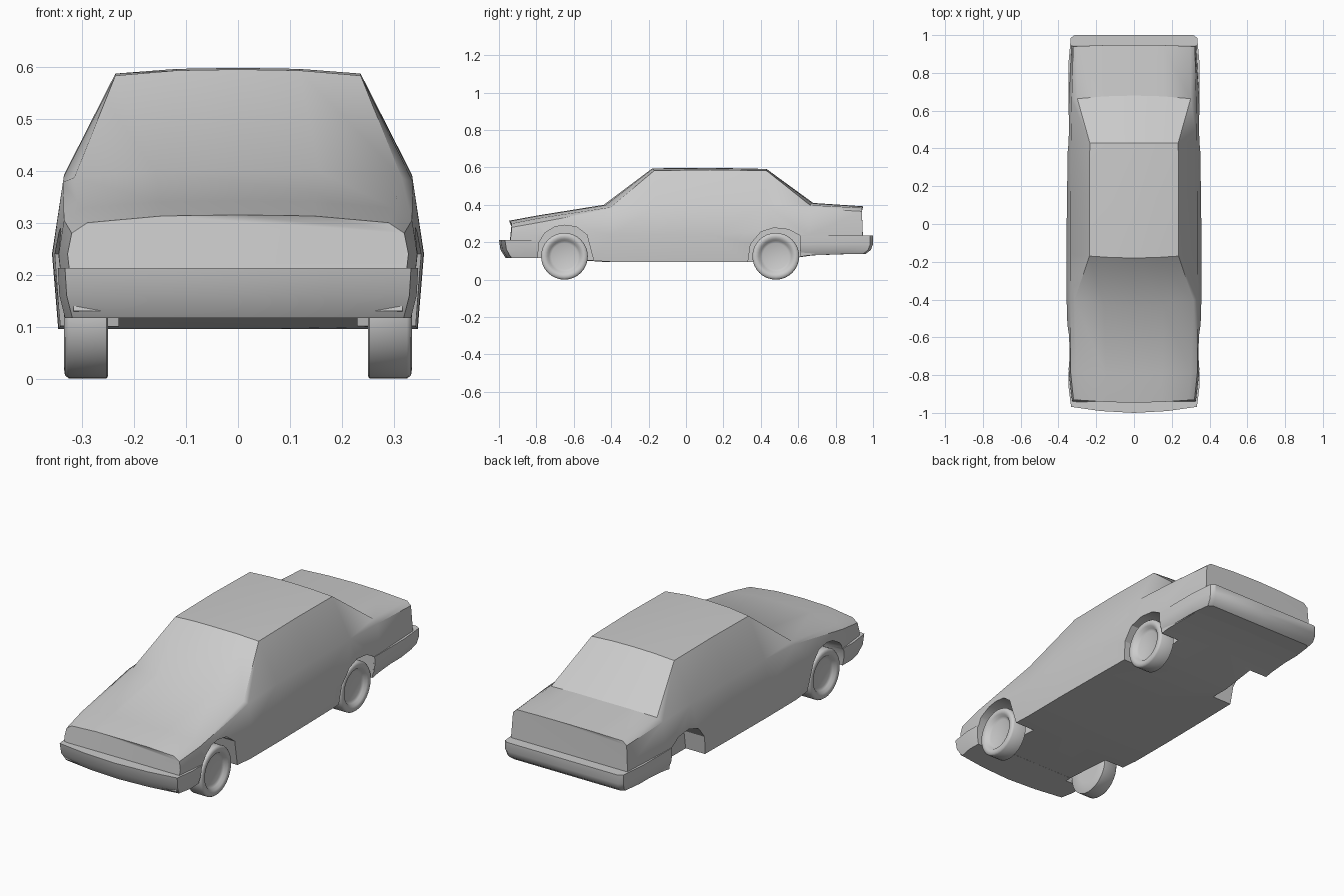
import bpy
import bmesh
import math

default = bpy.data.objects.get("Cube")
if default:
    bpy.data.objects.remove(default, do_unlink=True)

GREY = (0.6, 0.6, 0.6, 1.0)
paint = bpy.data.materials.new("plain_grey")
paint.use_nodes = True
paint.diffuse_color = GREY
paint.node_tree.nodes["Principled BSDF"].inputs["Base Color"].default_value = GREY


def make_object(name, bm):
    bmesh.ops.recalc_face_normals(bm, faces=bm.faces)
    mesh = bpy.data.meshes.new(name)
    bm.to_mesh(mesh)
    bm.free()
    mesh.materials.append(paint)
    obj = bpy.data.objects.new(name, mesh)
    bpy.context.collection.objects.link(obj)
    return obj


def loft(name, rings, caps=True):
    """Skin a list of closed rings that all have the same point count."""
    bm = bmesh.new()
    loops = [[bm.verts.new(p) for p in ring] for ring in rings]
    for a, b in zip(loops, loops[1:]):
        for i in range(len(a)):
            j = (i + 1) % len(a)
            bm.faces.new((a[i], a[j], b[j], b[i]))
    if caps:
        bm.faces.new(loops[0])
        bm.faces.new(loops[-1])
    return make_object(name, bm)


def activate(obj):
    bpy.ops.object.select_all(action="DESELECT")
    obj.select_set(True)
    bpy.context.view_layer.objects.active = obj


def smooth(obj, degrees):
    activate(obj)
    bpy.ops.object.shade_smooth_by_angle(angle=math.radians(degrees))


def mirrored(half):
    """Close a half outline running from the centre line back to it."""
    return half + [(-x, y, z) for x, y, z in reversed(half) if x > 0]


# Body shell: y, bow, tilt, floor, belt width, shoulder, rail, crown
stations = [
    (-0.955, 0.02, 0.12, 0.13, 0.328, (0.32, 0.28), (0.29, 0.30), 0.315),
    (-0.80, 0.01, 0, 0.12, 0.345, (0.335, 0.305), (0.30, 0.328), 0.342),
    (-0.44, 0.04, 0, 0.095, 0.357, (0.337, 0.378), (0.315, 0.387), 0.40),
    (-0.18, 0.02, 0, 0.095, 0.358, (0.335, 0.39), (0.236, 0.583), 0.595),
    (0.13, 0, 0, 0.095, 0.355, (0.335, 0.392), (0.236, 0.587), 0.598),
    (0.43, 0, 0, 0.095, 0.35, (0.334, 0.392), (0.234, 0.583), 0.592),
    (0.68, -0.02, 0, 0.13, 0.345, (0.33, 0.382), (0.30, 0.398), 0.41),
    (0.955, -0.01, -0.04, 0.14, 0.33, (0.322, 0.365), (0.30, 0.384), 0.392),
]


def body_ring(y, bow, tilt, floor, belt, shoulder, rail, crown):
    half = [(0, floor), (belt - 0.012, floor), (belt, 0.24), shoulder, rail,
            (rail[0] / 2, crown - 0.002), (0, crown)]
    return mirrored([(x, y + bow * (x / 0.33) ** 2 + tilt * (z - 0.24), z)
                     for x, z in half])


body = loft("body_shell", [body_ring(*s) for s in stations])


# Bumpers: stacked outlines, chamfered at the bottom
def bumper(name, outline, layers):
    rings = []
    for z, inset in layers:
        half = []
        for x, y in outline:
            shift = inset if abs(y) > 0.9 else 0
            half.append((max(x - inset * 0.4, 0), y - math.copysign(shift, y), z))
        rings.append(mirrored(half))
    return loft(name, rings)


front_bumper = bumper(
    "front_bumper",
    [(0, -0.76), (0.345, -0.76), (0.347, -0.86), (0.333, -0.968),
     (0.18, -0.99), (0, -1.0)],
    [(0.117, 0.035), (0.16, 0.008), (0.213, 0)])
rear_bumper = bumper(
    "rear_bumper",
    [(0, 0.60), (0.348, 0.60), (0.347, 0.85), (0.335, 0.985),
     (0.315, 1.0), (0, 1.0)],
    [(0.137, 0.04), (0.158, 0.012), (0.19, 0), (0.235, 0)])

# Wheel wells, cut from the body and the bumper ends
arches = {
    "front": [(-0.80, 0.05), (-0.785, 0.20), (-0.755, 0.25), (-0.70, 0.283),
              (-0.65, 0.291), (-0.585, 0.282), (-0.53, 0.24), (-0.48, 0.05)],
    "rear": [(0.325, 0.05), (0.345, 0.19), (0.40, 0.255), (0.47, 0.277),
             (0.55, 0.268), (0.61, 0.235), (0.612, 0.05)],
}
for end, bumper_obj in (("front", front_bumper), ("rear", rear_bumper)):
    for side in (1, -1):
        cutter = loft("wheel_well_cutter",
                      [[(side * x, y, z) for y, z in arches[end]]
                       for x in (0.23, 0.5)])
        cutter.hide_render = True
        for target in (body, bumper_obj):
            activate(target)
            cut = target.modifiers.new("wheel_well", "BOOLEAN")
            cut.operation = "DIFFERENCE"
            cut.solver = "EXACT"
            cut.object = cutter
            bpy.ops.object.modifier_apply(modifier=cut.name)
        bpy.data.objects.remove(cutter, do_unlink=True)

smooth(body, 32)
smooth(front_bumper, 35)
smooth(rear_bumper, 35)

# Wheels: lathed tyre with a dished hub
RADIUS, SEGMENTS = 0.125, 32
profile = [(0.25, 0.07), (0.25, 0.12), (0.253, RADIUS), (0.325, RADIUS),
           (0.333, 0.119), (0.335, 0.106), (0.331, 0.092), (0.318, 0.083),
           (0.312, 0.07)]


def wheel(name, side, y):
    rings = []
    for x, r in profile:
        turn = [2 * math.pi * i / SEGMENTS for i in range(SEGMENTS)]
        rings.append([(side * x, y + r * math.cos(a), RADIUS + r * math.sin(a))
                      for a in turn])
    smooth(loft(name, rings), 50)


# The rear wheel on the -x side is absent
wheel("front_left_wheel", 1, -0.65)
wheel("front_right_wheel", -1, -0.65)
wheel("rear_left_wheel", 1, 0.48)
